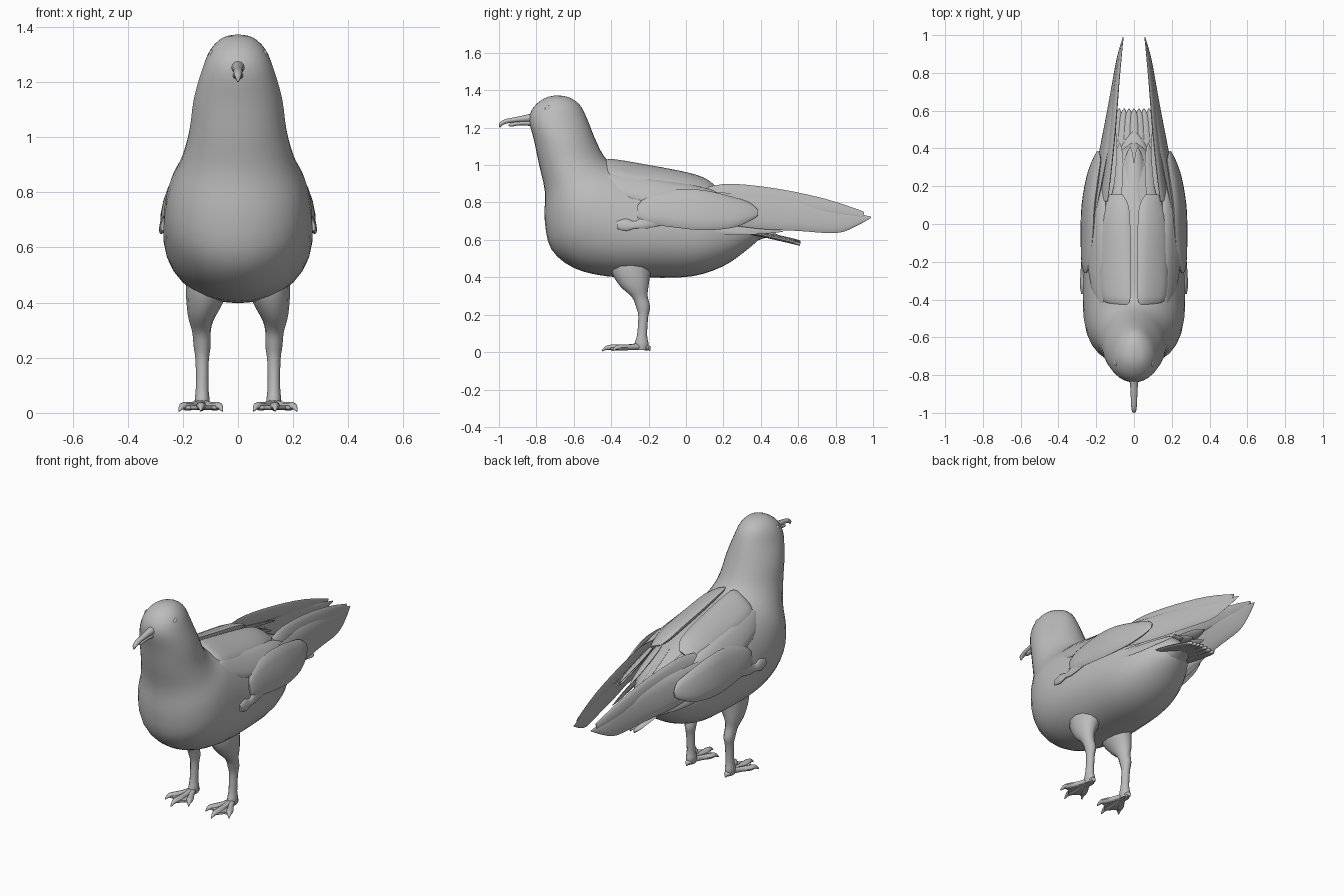
import bpy, bmesh, math
from mathutils import Vector

grey = bpy.data.materials.new("plain grey")
grey.diffuse_color = (0.5, 0.5, 0.5, 1)


def finish(name, bm, mirror=False, angle=50):
    bmesh.ops.recalc_face_normals(bm, faces=bm.faces)
    me = bpy.data.meshes.new(name)
    bm.to_mesh(me)
    bm.free()
    me.materials.append(grey)
    ob = bpy.data.objects.new(name, me)
    bpy.context.collection.objects.link(ob)
    bpy.ops.object.select_all(action='DESELECT')
    ob.select_set(True)
    bpy.context.view_layer.objects.active = ob
    bpy.ops.object.shade_smooth_by_angle(angle=math.radians(angle))
    if mirror:
        ob.modifiers.new("mirror", 'MIRROR').use_mirror_merge = False
    return ob


def spline(a, b, c, d, t):
    return 0.5 * (2*b + (c-a)*t + (2*a-5*b+4*c-d)*t*t + (3*b-a-3*c+d)*t**3)


def loft(bm, rings, seg=12, steps=3, egg=0):
    """Skin ellipses; each ring is two opposite points and a half thickness.
    egg narrows the side of the first point."""
    n, fine = len(rings), []
    for i in range(n - 1):
        q = [rings[min(max(i+k, 0), n-1)] for k in (-1, 0, 1, 2)]
        for s in range(steps):
            fine.append([spline(*v, s/steps) for v in zip(*q)])
    fine.append(list(rings[-1]))
    mids = [(Vector(r[:3]) + Vector(r[3:6])) / 2 for r in fine]
    loops = []
    for i, r in enumerate(fine):
        half = (Vector(r[:3]) - Vector(r[3:6])) / 2
        tangent = mids[min(i+1, len(mids)-1)] - mids[max(i-1, 0)]
        side = tangent.cross(half).normalized() * max(r[6], 0.001)
        loops.append([bm.verts.new(mids[i] + half*math.cos(a)
                                   + side*math.sin(a)*(1 - egg*math.cos(a)))
                      for a in (2*math.pi*k/seg for k in range(seg))])
    for A, B in zip(loops, loops[1:]):
        for k in range(seg):
            bm.faces.new((A[k], A[k-1], B[k-1], B[k]))
    bm.faces.new(loops[0])
    bm.faces.new(loops[-1])


def part(name, ringsets, mirror=True, seg=12, steps=3, egg=0):
    bm = bmesh.new()
    for r in ringsets:
        loft(bm, r, seg, steps, egg)
    return finish(name, bm, mirror)


# Head, neck and body: back point (y, z), front point (y, z), half width
body = [(-.685, 1.372, -.70, 1.372, .006), (-.63, 1.364, -.755, 1.358, .055),
        (-.57, 1.325, -.815, 1.31, .1), (-.53, 1.25, -.838, 1.24, .13),
        (-.49, 1.15, -.812, 1.13, .16), (-.44, 1.05, -.785, 1.0, .176),
        (-.38, 1.0, -.755, .86, .203), (-.28, .98, -.755, .70, .245),
        (-.18, .965, -.72, .55, .265), (-.08, .945, -.60, .45, .27),
        (0, .925, -.42, .405, .268), (.1, .89, -.2, .398, .255),
        (.2, .85, .03, .405, .225), (.3, .79, .2, .46, .17),
        (.38, .73, .33, .55, .10), (.43, .66, .42, .63, .02)]
part("body", [[(0, a, b, 0, c, d, w) for a, b, c, d, w in body]], False, 32, 3, .11)

# Hooked beak with a shorter lower half
part("beak", [
    [(0, -.80, 1.285, 0, -.80, 1.225, .03), (0, -.85, 1.27, 0, -.85, 1.23, .021),
     (0, -.92, 1.255, 0, -.92, 1.228, .017), (0, -.97, 1.244, 0, -.96, 1.222, .015),
     (0, -.998, 1.225, 0, -.982, 1.212, .011), (0, -.998, 1.202, 0, -.994, 1.2, .003)],
    [(0, -.80, 1.24, 0, -.80, 1.205, .022), (0, -.88, 1.235, 0, -.88, 1.213, .015),
     (0, -.93, 1.228, 0, -.93, 1.206, .012), (0, -.95, 1.216, 0, -.95, 1.21, .003)]], False)

# Eyes
bm = bmesh.new()
bmesh.ops.create_uvsphere(bm, u_segments=14, v_segments=8, radius=.02)
bmesh.ops.scale(bm, verts=bm.verts, vec=(.6, 1, 1))
bmesh.ops.translate(bm, verts=bm.verts, vec=(.095, -.735, 1.298))
finish("eyes", bm, True)

# Legs: feathered thigh tucked into the belly, knee joint and thin shank
part("legs", [[
    (.08, -.40, .56, .08, -.19, .56, .06), (.105, -.41, .49, .105, -.175, .49, .078),
    (.12, -.395, .42, .12, -.19, .42, .07), (.13, -.35, .35, .135, -.20, .355, .05),
    (.13, -.29, .295, .135, -.205, .30, .034), (.13, -.268, .245, .13, -.192, .24, .031),
    (.13, -.255, .19, .13, -.202, .19, .024), (.13, -.262, .09, .13, -.208, .09, .023),
    (.13, -.275, .045, .13, -.20, .045, .027), (.13, -.27, .012, .13, -.205, .012, .022)]])

# Feet: three front toes, a hind toe and claws
toes = []
for x, y in ((.06, -.385), (.135, -.44), (.21, -.385), (.13, -.195)):
    d = Vector((x - .13, y + .245))
    s = Vector((-d.y, d.x)).normalized()
    toe = []
    for t, w, z, h in ((0, .02, .03, .02), (.35, .016, .026, .015),
                       (.7, .02, .024, .016), (.9, .013, .024, .012), (1.05, .003, .007, .003)):
        cx, cy = .13 + d.x*t, -.245 + d.y*t
        toe.append((cx + s.x*w, cy + s.y*w, z, cx - s.x*w, cy - s.y*w, z, h))
    toes.append(toe)
part("toes", toes, seg=8)

# Webbing between the toes
bm = bmesh.new()
web = [(.13, -.22), (.062, -.37), (.095, -.375), (.135, -.42), (.172, -.375), (.208, -.37)]
f = bm.faces.new([bm.verts.new((x, y, .014)) for x, y in web])
ext = bmesh.ops.extrude_face_region(bm, geom=[f])
bmesh.ops.translate(bm, verts=[v for v in ext["geom"] if isinstance(v, bmesh.types.BMVert)],
                    vec=(0, 0, .012))
finish("webbing", bm, True, 30)

# Shoulder panels lying either side of the spine
part("back_panels", [[
    (.04, -.43, 1.025, .14, -.42, .965, .006), (.018, -.39, 1.03, .175, -.38, .935, .02),
    (.015, -.2, .995, .185, -.2, .895, .028), (.02, 0, .955, .18, 0, .865, .03),
    (.03, .1, .925, .155, .1, .855, .022), (.06, .155, .89, .13, .155, .86, .004)]])
part("shoulder_panels", [[
    (.175, -.43, .935, .185, -.43, .905, .005), (.155, -.38, .955, .215, -.38, .855, .014),
    (.155, -.2, .93, .246, -.2, .80, .018), (.155, 0, .90, .25, 0, .775, .022),
    (.15, .13, .87, .228, .13, .77, .02), (.16, .22, .83, .20, .22, .79, .004)]])

# Folded wing: rounded outer lobe and the wrist lumps ahead of it
part("wing_coverts", [[
    (.255, -.26, .78, .262, -.26, .72, .004), (.235, -.21, .83, .272, -.21, .69, .018),
    (.218, -.05, .87, .276, -.05, .665, .022), (.21, .1, .865, .27, .1, .652, .024),
    (.19, .25, .83, .245, .25, .665, .022), (.178, .34, .80, .215, .34, .70, .015),
    (.188, .385, .76, .195, .385, .73, .003)]])
part("wing_wrists", [[
    (.268, -.37, .70, .275, -.37, .66, .008), (.263, -.32, .715, .28, -.32, .648, .013),
    (.262, -.27, .70, .28, -.27, .662, .010), (.255, -.22, .735, .275, -.22, .66, .013),
    (.25, -.12, .75, .27, -.12, .68, .01)]])

# Long flight feathers crossing behind the tail
flight = [[
    (.20, .08, .86, .24, .08, .70, .012), (.14, .38, .84, .18, .38, .66, .016),
    (.108, .6, .81, .138, .6, .648, .013), (.085, .8, .765, .102, .8, .636, .010),
    (.068, .9, .745, .083, .9, .668, .008), (.056, .99, .724, .058, .99, .718, .002)], [
    (.14, .12, .885, .18, .12, .83, .008), (.125, .25, .90, .16, .25, .81, .012),
    (.10, .5, .872, .125, .5, .78, .012), (.08, .75, .818, .10, .75, .74, .009),
    (.06, .95, .752, .068, .95, .72, .003)]]
part("flight_feathers", flight)

# Small layered feathers filling in behind the shoulder and below the lobe
small = []
for x0, y0, z0, x1, y1, z1, h in (
        (.05, .05, .895, .02, .41, .735, .045), (.11, .05, .875, .075, .43, .75, .045),
        (.15, .08, .85, .10, .50, .78, .04), (.18, .05, .82, .13, .46, .74, .045),
        (.21, .0, .74, .15, .48, .70, .05), (.25, -.2, .70, .16, .40, .635, .035),
        (.23, -.05, .68, .13, .52, .645, .03)):
    low = z0 < .8
    ring = []
    for t, k in ((0, .3), (.3, 1), (.7, .85), (.9, .45), (1, .03)):
        x, y, z = x0+(x1-x0)*t, y0+(y1-y0)*t, z0+(z1-z0)*t
        dx, dz = h*k*(.35 if low else .75), h*k*(.9 if low else .55)
        ring.append((x-dx, y, z+dz, x+dx, y, z-dz, .009*k+.001))
    small.append(ring)
part("small_feathers", small, seg=8)

# Tail fan
fan = []
for i in range(-3, 4):
    x, drop = i*.026, abs(i)*.004
    ring = []
    for y, z, s, w in ((.25, .665, 1.1, .03), (.4, .638, 1.2, .028), (.52, .611, 1.1, .025),
                       (.58, .597, 1.05, .018), (.61, .588, 1.0, .003)):
        ring.append((x*s-w, y, z-drop, x*s+w, y, z-drop, .009))
    fan.append(ring)
part("tail_feathers", fan, False, 8)

# Soft tuft under the tail root
part("tail_tuft", [[
    (0, .3, .72, 0, .3, .56, .12), (0, .38, .68, 0, .38, .595, .08),
    (0, .44, .65, 0, .44, .615, .05), (0, .49, .63, 0, .49, .618, .008)]], False)
